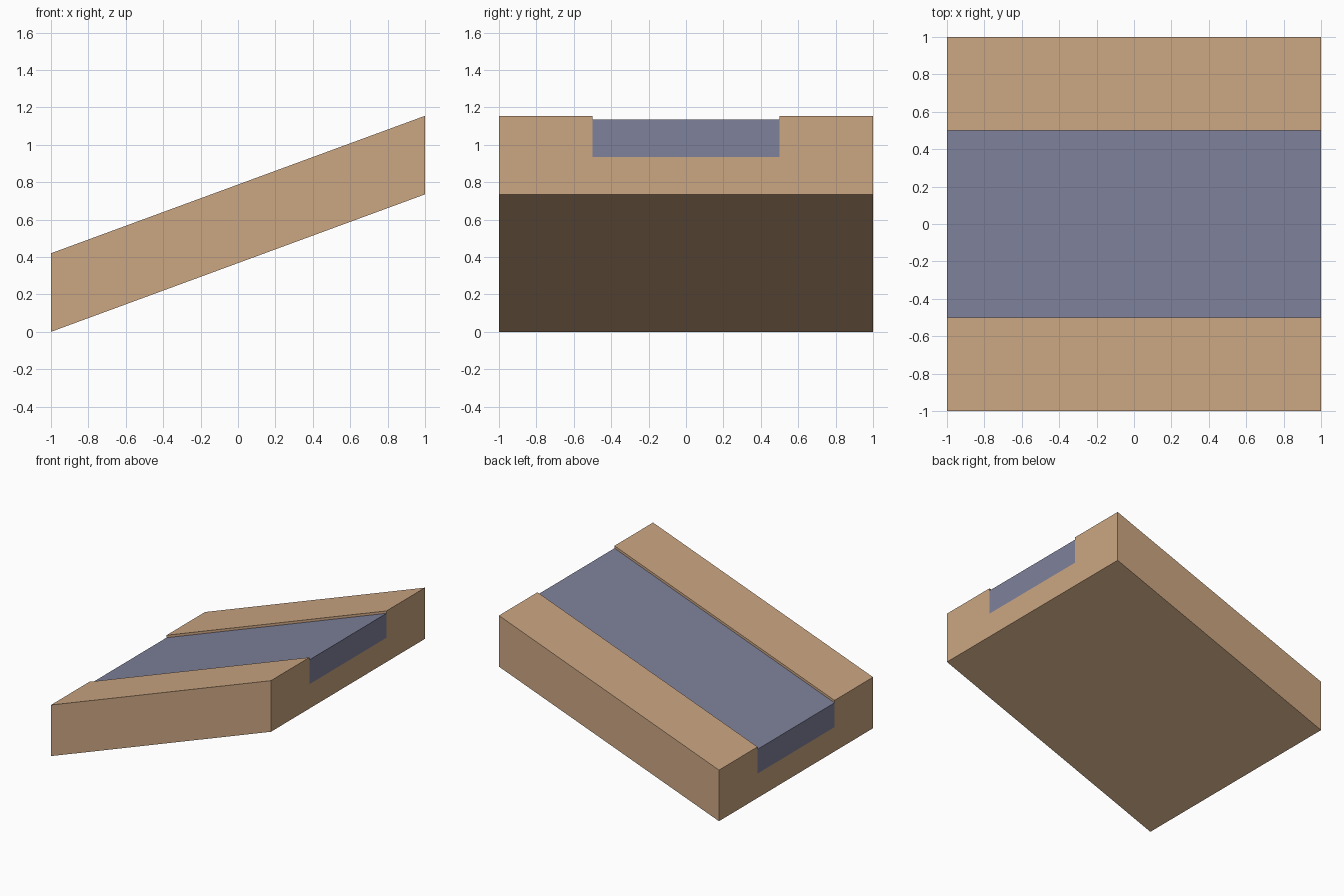
import bpy
import bmesh

if "Cube" in bpy.data.objects:
    bpy.data.objects.remove(bpy.data.objects["Cube"])

RISE = 0.735          # height gained from the low end to the high end
HALF = 1.0            # half length along x


def linear(r, g, b):
    def conv(c):
        c /= 255
        return c / 12.92 if c <= 0.04045 else ((c + 0.055) / 1.055) ** 2.4
    return (conv(r), conv(g), conv(b), 1.0)


def material(name, rgb):
    mat = bpy.data.materials.new(name)
    mat.diffuse_color = linear(*rgb)
    mat.use_nodes = True
    mat.node_tree.nodes["Principled BSDF"].inputs["Base Color"].default_value = mat.diffuse_color
    return mat


def sloped_prism(name, profile, mat):
    """Extrude a (y, z) profile along x, climbing by RISE with vertical ends."""
    bm = bmesh.new()
    face = bm.faces.new([bm.verts.new((-HALF, y, z)) for y, z in profile])
    out = bmesh.ops.extrude_face_region(bm, geom=[face], use_keep_orig=True)
    moved = [g for g in out["geom"] if isinstance(g, bmesh.types.BMVert)]
    bmesh.ops.translate(bm, verts=moved, vec=(2 * HALF, 0, RISE))
    bmesh.ops.recalc_face_normals(bm, faces=bm.faces)
    mesh = bpy.data.meshes.new(name)
    bm.to_mesh(mesh)
    bm.free()
    mesh.materials.append(mat)
    obj = bpy.data.objects.new(name, mesh)
    bpy.context.collection.objects.link(obj)
    return obj


sand = material("sand_tan", (203, 166, 130))
asphalt = material("asphalt_blue_grey", (126, 129, 155))

# Sloped ground slab with a channel for the road
sloped_prism("ground_slab", [
    (-1, 0), (1, 0), (1, 0.42), (0.5, 0.42),
    (0.5, 0.2), (-0.5, 0.2), (-0.5, 0.42), (-1, 0.42)], sand)

# Road strip, its surface slightly below the verges
sloped_prism("road_strip", [
    (-0.5, 0.2), (0.5, 0.2), (0.5, 0.4), (-0.5, 0.4)], asphalt)
